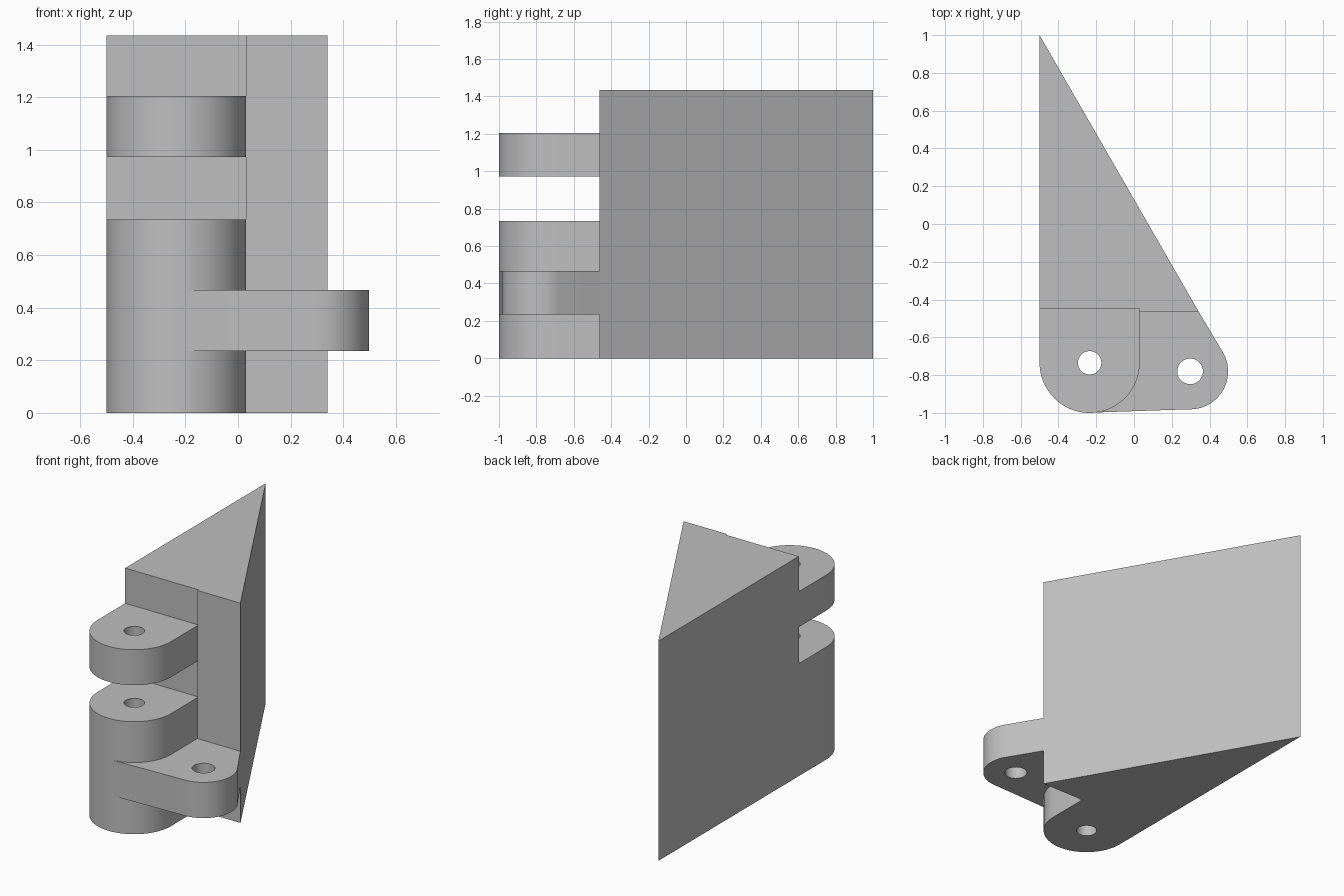
import bpy
import bmesh
from math import cos, sin, radians, pi

if "Cube" in bpy.data.objects:
    bpy.data.objects.remove(bpy.data.objects["Cube"], do_unlink=True)

grey = bpy.data.materials.new("plain grey")
grey.use_nodes = True
grey.diffuse_color = (0.52, 0.52, 0.52, 1)
grey.node_tree.nodes["Principled BSDF"].inputs["Base Color"].default_value = grey.diffuse_color


def arc(centre, radius, start, end, steps):
    """Points along an arc, angles in degrees."""
    angles = [radians(start + (end - start) * i / steps) for i in range(steps + 1)]
    return [(centre[0] + radius * cos(a), centre[1] + radius * sin(a)) for a in angles]


def plate(name, outline, bottom, top, hole=None):
    """Extrude an outline, with an optional round hole, between two heights."""
    curve = bpy.data.curves.new(name, "CURVE")
    curve.dimensions = "2D"
    curve.fill_mode = "BOTH"
    curve.extrude = (top - bottom) / 2
    loops = [outline]
    if hole:
        loops.append(arc(hole[0], hole[1], 0, 360, 48)[:-1])
    for points in loops:
        spline = curve.splines.new("POLY")
        spline.points.add(len(points) - 1)
        for p, (x, y) in zip(spline.points, points):
            p.co = (x, y, 0, 1)
        spline.use_cyclic_u = True
    obj = bpy.data.objects.new(name, curve)
    bpy.context.collection.objects.link(obj)
    bpy.ops.object.select_all(action="DESELECT")
    obj.select_set(True)
    bpy.context.view_layer.objects.active = obj
    bpy.ops.object.convert(target="MESH")
    obj = bpy.context.object
    obj.name = name

    # Weld caps to walls and set the height
    bm = bmesh.new()
    bm.from_mesh(obj.data)
    bmesh.ops.remove_doubles(bm, verts=bm.verts, dist=0.0001)
    bmesh.ops.translate(bm, verts=bm.verts, vec=(0, 0, (top + bottom) / 2))
    bmesh.ops.recalc_face_normals(bm, faces=bm.faces)
    bm.to_mesh(obj.data)
    bm.free()
    obj.data.materials.clear()
    obj.data.materials.append(grey)
    bpy.ops.object.shade_smooth_by_angle(angle=radians(25))
    return obj


# Triangular main block
wall = -0.45
step = -0.462
plate("wedge_block", [(-0.5, 1), (-0.5, wall), (0.03, wall), (0.03, step), (0.341, step)], 0, 1.435)

# Rounded knuckles on the left of the front wall
pin = (-0.235, -0.735)
knuckle = [(-0.5, wall)] + arc(pin, 0.265, 180, 360, 40) + [(0.03, wall)]
for name, bottom, top in (("lower_knuckle", 0, 0.735), ("upper_knuckle", 0.973, 1.205)):
    plate(name, knuckle, bottom, top, (pin, 0.062))

# Side lug, tangent to the lower knuckle and the slanted wall
eye = (0.297, -0.78)
lug = [(-0.22, -0.9985)] + arc(eye, 0.201, -92, 30, 32) + [(0.341, step), (0.028, step), (0, -0.7)]
plate("side_lug", lug, 0.235, 0.468, (eye, 0.068))
